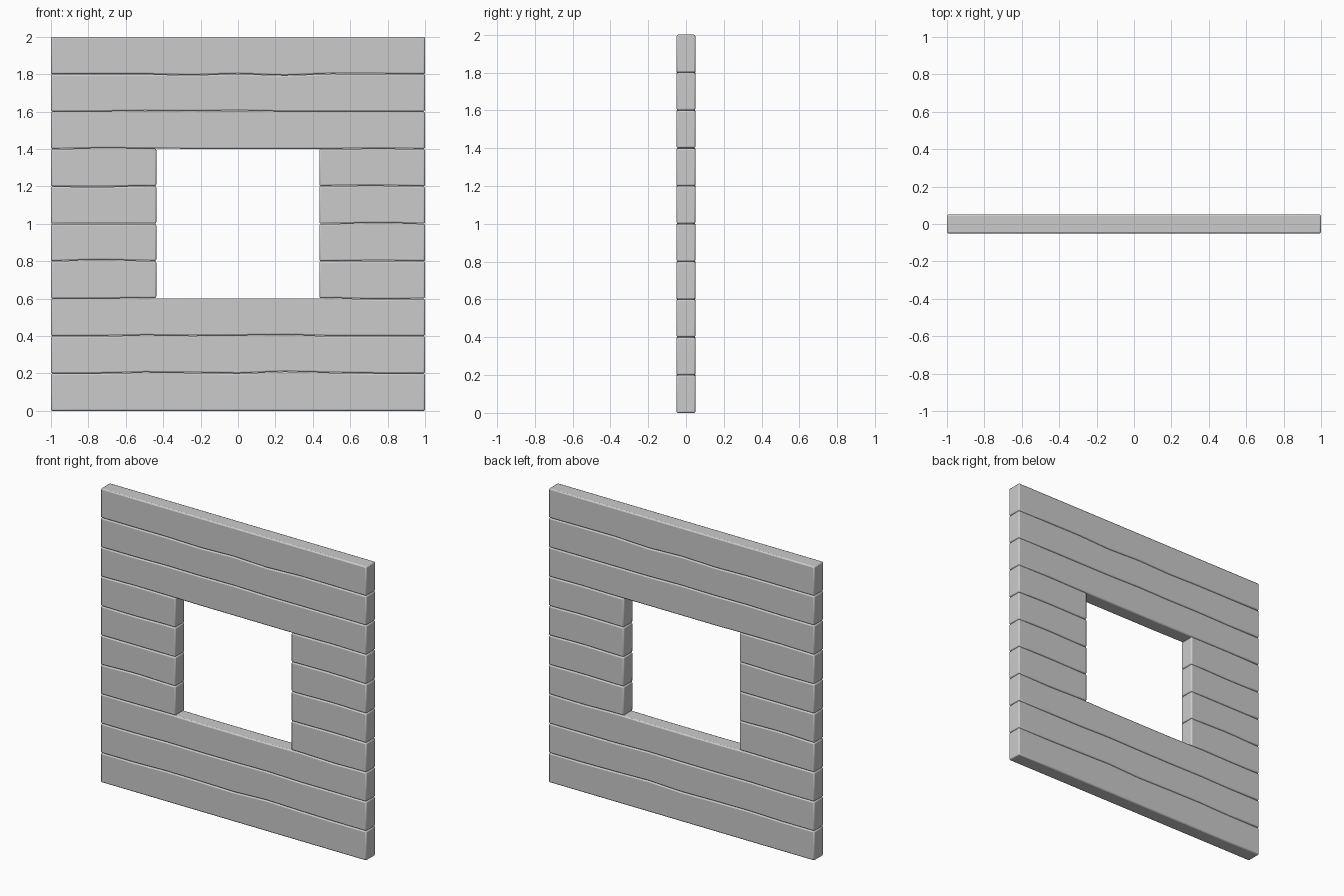
import bpy, bmesh

if "Cube" in bpy.data.objects:
    bpy.data.objects.remove(bpy.data.objects["Cube"])

ROW, HALF_Y = 0.2, 0.05

# Waviness of each seam (thousandths), sampled every 0.25 from x=-1 to x=1
SEAMS = {
    1: (0, 0, 6, 4, 0, 10, 4, 0, 0),
    2: (0, 0, 4, 2, 3, 6, 0, 0, 0),
    3: (0, 0, 3, 0, 0, 0, 3, -4, 0),
    4: (0, 8, 2, 0, 0, 0, 0, 3, 0),
    5: (0, 0, 0, 0, 0, 0, 0, 5, 0),
    6: (0, -3, 2, 0, 0, 0, 3, 5, 0),
    7: (0, 4, 3, 0, 0, 0, 0, 3, 0),
    8: (0, 0, 4, 2, 5, 0, 0, 0, 0),
    9: (0, 0, 0, -5, 2, -7, 3, 2, 0),
}


def seam_z(row, x):
    z = row * ROW
    if row in SEAMS:
        t = (x + 1) / 0.25
        i = min(int(t), 7)
        a, b = SEAMS[row][i:i + 2]
        z += (a + (b - a) * (t - i)) / 1000
    return z


def plank(name, row, x0, x1, steps):
    bm = bmesh.new()
    gap = 0.0006
    rings = []
    for i in range(steps + 1):
        x = x0 + (x1 - x0) * i / steps
        lo = seam_z(row, x) + (gap if row > 0 else 0)
        hi = seam_z(row + 1, x) - (gap if row < 9 else 0)
        rings.append([bm.verts.new((x, y, z)) for y, z in
                      ((-HALF_Y, lo), (HALF_Y, lo), (HALF_Y, hi), (-HALF_Y, hi))])
    for a, b in zip(rings, rings[1:]):
        for k in range(4):
            m = (k + 1) % 4
            bm.faces.new((a[k], a[m], b[m], b[k]))
    bm.faces.new(rings[0])
    bm.faces.new(rings[-1])
    bmesh.ops.recalc_face_normals(bm, faces=bm.faces[:])
    me = bpy.data.meshes.new(name)
    bm.to_mesh(me)
    bm.free()
    ob = bpy.data.objects.new(name, me)
    bpy.context.collection.objects.link(ob)
    # softened plank edges
    bev = ob.modifiers.new("soft_edges", 'BEVEL')
    bev.width, bev.segments = 0.008, 2
    bev.limit_method, bev.angle_limit = 'ANGLE', 0.9
    bpy.ops.object.select_all(action='DESELECT')
    ob.select_set(True)
    bpy.context.view_layer.objects.active = ob
    bpy.ops.object.shade_smooth_by_angle()


# Full planks above and below the window, short planks on either side
for row in range(10):
    if 3 <= row <= 6:
        plank(f"left_plank_{row}", row, -1, -0.437, 6)
        plank(f"right_plank_{row}", row, 0.435, 1, 6)
    else:
        plank(f"long_plank_{row}", row, -1, 1, 8)
